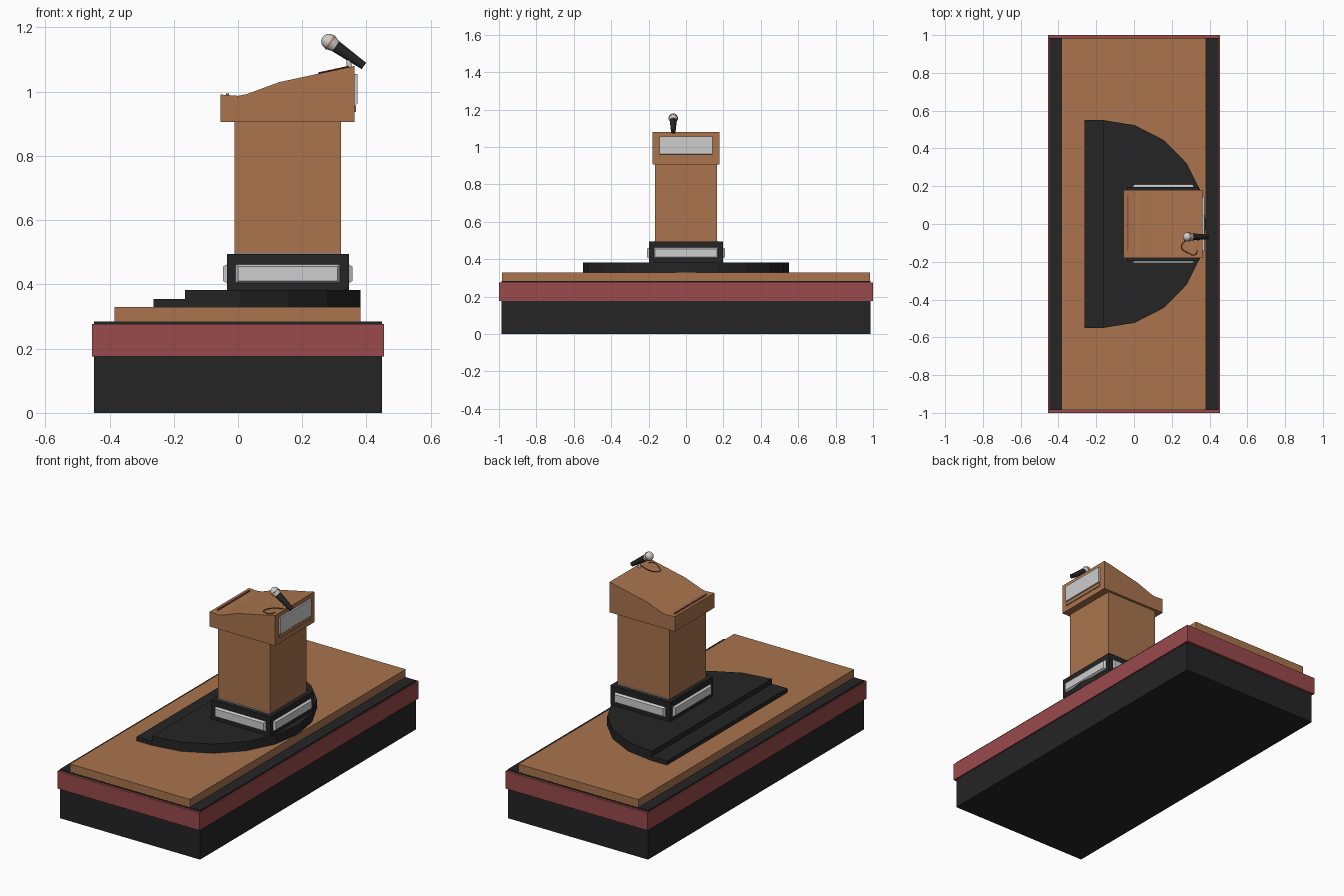
import bpy, bmesh, math
from mathutils import Vector, Matrix

if "Cube" in bpy.data.objects:
    bpy.data.objects.remove(bpy.data.objects["Cube"])


def material(name, rgb):
    m = bpy.data.materials.new(name)
    m.diffuse_color = (*rgb, 1)
    m.use_nodes = True
    m.node_tree.nodes["Principled BSDF"].inputs["Base Color"].default_value = m.diffuse_color
    return m


WOOD = material("wood brown", (0.40, 0.175, 0.075))
BLACK = material("black", (0.018, 0.018, 0.018))
RED = material("trim red", (0.32, 0.068, 0.072))
GREY = material("light grey", (0.61, 0.61, 0.61))
ORANGE = material("orange ring", (0.50, 0.17, 0.06))
CORD = material("cord brown", (0.16, 0.06, 0.03))


def mesh_object(name, bm, mat):
    bmesh.ops.recalc_face_normals(bm, faces=bm.faces)
    me = bpy.data.meshes.new(name)
    bm.to_mesh(me)
    bm.free()
    me.materials.append(mat)
    ob = bpy.data.objects.new(name, me)
    bpy.context.collection.objects.link(ob)
    return ob


def box(name, x, y, z, mat):
    """Box from (min, max) ranges."""
    bm = bmesh.new()
    bmesh.ops.create_cube(bm, size=1)
    for v in bm.verts:
        v.co = Vector([r[0] if c < 0 else r[1] for r, c in zip((x, y, z), v.co)])
    return mesh_object(name, bm, mat)


def extrude(name, points, offset, mat):
    """Solid made from a flat outline pushed along an offset."""
    bm = bmesh.new()
    face = bm.faces.new([bm.verts.new(p) for p in points])
    new = bmesh.ops.extrude_face_region(bm, geom=[face])["geom"]
    # keep the starting face so the solid is closed
    bmesh.ops.translate(bm, vec=offset, verts=[v for v in new if isinstance(v, bmesh.types.BMVert)])
    if not face.is_valid:
        bmesh.ops.holes_fill(bm, edges=bm.edges)
    return mesh_object(name, bm, mat)


def panel(name, centre, w, h, depth, inset, angle):
    """Plate with sloping edges; faces -y, then turned about z."""
    bm = bmesh.new()
    bmesh.ops.create_cube(bm, size=1)
    for v in bm.verts:
        i = inset if v.co.y < 0 else 0
        v.co = Vector((v.co.x * (w - 2 * i), -depth if v.co.y < 0 else 0.005, v.co.z * (h - 2 * i)))
    bmesh.ops.transform(bm, matrix=Matrix.Translation(centre) @ Matrix.Rotation(angle, 4, 'Z'), verts=bm.verts)
    return mesh_object(name, bm, GREY)


def rod(name, a, b, r1, r2, mat, sides=16):
    """Tapered cylinder between two points."""
    a, b = Vector(a), Vector(b)
    d = b - a
    bm = bmesh.new()
    bmesh.ops.create_cone(bm, cap_ends=True, segments=sides, radius1=r1, radius2=r2, depth=d.length)
    m = Matrix.Translation((a + b) / 2) @ d.to_track_quat('Z', 'Y').to_matrix().to_4x4()
    bmesh.ops.transform(bm, matrix=m, verts=bm.verts)
    ob = mesh_object(name, bm, mat)
    for p in ob.data.polygons:
        p.use_smooth = len(p.vertices) == 4
    return ob


# Stage base, red band and wooden floor
box("stage_base", (-0.448, 0.448), (-0.986, 0.986), (0, 0.284), BLACK)
box("stage_band", (-0.455, 0.455), (-1, 1), (0.175, 0.276), RED)
box("stage_floor", (-0.385, 0.382), (-0.985, 0.985), (0.28, 0.33), WOOD)

# Half-round platform with a lower step behind its straight edge
arc = [(-0.165 + 0.547 * math.cos(math.radians(a)), 0.55 * math.sin(math.radians(a)), 0.33)
       for a in range(-90, 91, 18)]
extrude("round_platform", arc, (0, 0, 0.053), BLACK)
box("platform_step", (-0.263, -0.165), (-0.55, 0.55), (0.33, 0.354), BLACK)

# Lectern foot with a bright panel on each side
box("lectern_foot", (-0.035, 0.345), (-0.197, 0.197), (0.383, 0.495), BLACK)
for n, (c, w, a) in enumerate([((0.155, -0.197, 0.433), 0.33, 0), ((0.345, 0, 0.433), 0.35, 90),
                               ((0.155, 0.197, 0.433), 0.33, 180), ((-0.035, 0, 0.433), 0.35, 270)]):
    panel(f"foot_panel_{n + 1}", c, w, 0.064, 0.012, 0.01, math.radians(a))
box("column_trim", (-0.01, 0.32), (-0.17, 0.17), (0.49, 0.498), GREY)
box("lectern_column", (-0.011, 0.321), (-0.165, 0.165), (0.49, 0.91), WOOD)

# Sloped lectern top
profile = [(-0.055, 0.905), (0.363, 0.905), (0.363, 1.08), (0.13, 1.03),
           (0.075, 1.01), (0.03, 0.993), (0.0, 0.987), (-0.055, 0.991)]
extrude("lectern_top", [(x, -0.18, z) for x, z in profile], (0, 0.36, 0), WOOD)
box("paper_rest", (-0.037, -0.028), (-0.14, 0.15), (0.985, 0.995), RED)

# Sign plate and its ledge on the audience side
panel("sign_plate", (0.363, 0, 1.008), 0.285, 0.096, 0.009, 0.001, math.radians(90))
box("sign_ledge", (0.36, 0.368), (-0.145, 0.142), (0.937, 0.957), WOOD)

# Microphone on a short stand
Y = -0.068
head, tail = Vector((0.283, Y, 1.156)), Vector((0.392, Y, 1.08))
axis = (tail - head).normalized()
bm = bmesh.new()
bmesh.ops.create_uvsphere(bm, u_segments=16, v_segments=10, radius=0.024)
bmesh.ops.translate(bm, vec=head, verts=bm.verts)
ball = mesh_object("microphone_head", bm, GREY)
for p in ball.data.polygons:
    p.use_smooth = True
rod("microphone_ring", head + axis * 0.003, head + axis * 0.008, 0.0255, 0.0255, ORANGE)
rod("microphone_collar", head + axis * 0.008, head + axis * 0.028, 0.024, 0.018, GREY)
rod("microphone_body", head + axis * 0.026, tail, 0.019, 0.012, BLACK)
rod("microphone_stand", (0.346, Y, 1.07), (0.346, Y, 1.125), 0.008, 0.008, GREY, 12)

# Cord curled on the sloped top
path = [(0.345, -0.085), (0.30, -0.08), (0.262, -0.097), (0.252, -0.125),
        (0.28, -0.15), (0.325, -0.162), (0.335, -0.14)]
cu = bpy.data.curves.new("microphone_cord", 'CURVE')
cu.dimensions = '3D'
cu.bevel_depth = 0.0025
cu.bevel_resolution = 1
cu.resolution_u = 4
sp = cu.splines.new('BEZIER')
sp.bezier_points.add(len(path) - 1)
for bp, (x, y) in zip(sp.bezier_points, path):
    bp.co = (x, y, 1.03 + (x - 0.13) * 0.05 / 0.233 + 0.002)
    bp.handle_left_type = bp.handle_right_type = 'AUTO'
cu.materials.append(CORD)
bpy.context.collection.objects.link(bpy.data.objects.new("microphone_cord", cu))
